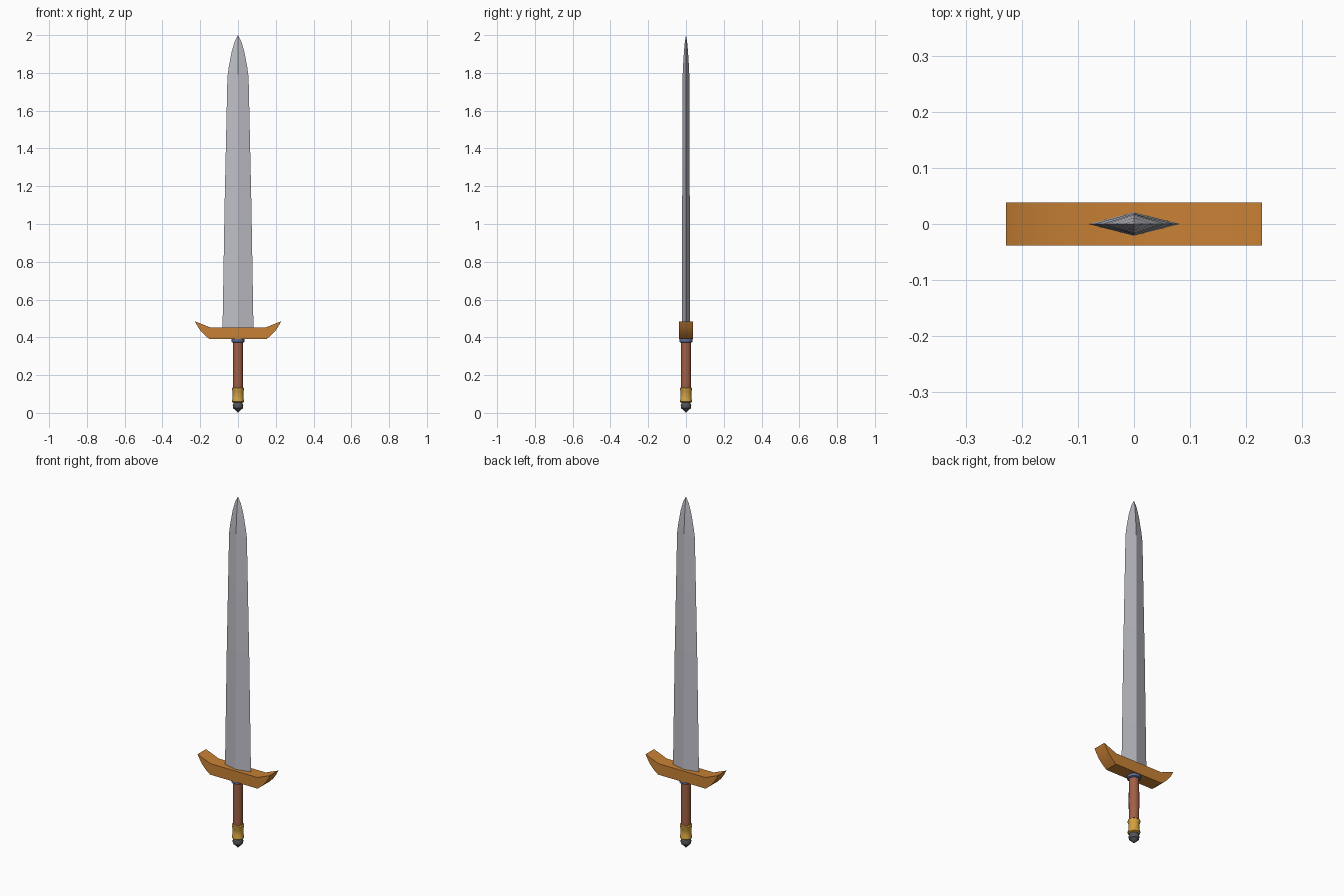
import bpy, bmesh, math

if "Cube" in bpy.data.objects:
    bpy.data.objects.remove(bpy.data.objects["Cube"])


def material(name, rgb):
    m = bpy.data.materials.new(name)
    m.diffuse_color = (*rgb, 1)
    m.use_nodes = True
    m.node_tree.nodes["Principled BSDF"].inputs["Base Color"].default_value = m.diffuse_color
    return m


STEEL = material("steel grey", (0.52, 0.52, 0.57))
ORANGE = material("orange bronze", (0.58, 0.22, 0.035))
BROWN = material("brown leather", (0.36, 0.115, 0.06))
GOLD = material("gold", (0.66, 0.36, 0.05))
DARK = material("dark iron", (0.09, 0.09, 0.1))
BLUE = material("blue steel", (0.11, 0.15, 0.32))


def finish(name, bm, mat, smooth=None):
    bmesh.ops.recalc_face_normals(bm, faces=bm.faces)
    me = bpy.data.meshes.new(name)
    bm.to_mesh(me)
    bm.free()
    me.materials.append(mat)
    ob = bpy.data.objects.new(name, me)
    bpy.context.collection.objects.link(ob)
    if smooth:
        bpy.context.view_layer.objects.active = ob
        ob.select_set(True)
        bpy.ops.object.shade_smooth_by_angle(angle=math.radians(smooth))
        ob.select_set(False)
    return ob


def skin(bm, rings):
    for a, b in zip(rings, rings[1:]):
        n = max(len(a), len(b))
        for i in range(n):
            j = (i + 1) % n
            if len(a) == 1:
                bm.faces.new((a[0], b[j], b[i]))
            elif len(b) == 1:
                bm.faces.new((a[i], a[j], b[0]))
            else:
                bm.faces.new((a[i], a[j], b[j], b[i]))
    for r in (rings[0], rings[-1]):
        if len(r) > 2:
            bm.faces.new(r)


def turned(name, profile, mat, sides=16):
    """Round part from (radius, z) pairs."""
    bm = bmesh.new()
    rings = []
    for r, z in profile:
        n = 1 if r == 0 else sides
        rings.append([bm.verts.new((r * math.cos(math.tau * i / n),
                                    r * math.sin(math.tau * i / n), z)) for i in range(n)])
    skin(bm, rings)
    return finish(name, bm, mat, 35)


# Blade: diamond section, (half width, half thickness, z)
bm = bmesh.new()
rings = []
for w, t, z in [(0.082, 0.021, 0.44), (0.071, 0.02, 1.1), (0.056, 0.018, 1.78),
                (0.049, 0.016, 1.83), (0.034, 0.011, 1.91), (0.018, 0.006, 1.965)]:
    rings.append([bm.verts.new(p) for p in ((w, 0, z), (0, t, z), (-w, 0, z), (0, -t, z))])
rings.append([bm.verts.new((0, 0, 2.0))])
skin(bm, rings)
finish("blade", bm, STEEL, 12)

# Guard: upturned crossbar, mirrored profile extruded in depth
half = [(0.15, 0.39), (0.175, 0.41), (0.197, 0.433), (0.214, 0.458), (0.228, 0.485), (0.148, 0.453)]
outline = half + [(-x, z) for x, z in reversed(half)]
bm = bmesh.new()
rings = [[bm.verts.new((x, y, z)) for x, z in outline] for y in (-0.038, 0.038)]
skin(bm, rings)
finish("guard", bm, ORANGE, 25)

# Collar under the guard
turned("collar", [(0.028, 0.372), (0.035, 0.376), (0.035, 0.392)], BLUE)
# Grip
turned("grip", [(0.026, 0.12), (0.027, 0.25), (0.026, 0.38)], BROWN)
# Ferrule with flared rims
turned("ferrule", [(0.026, 0.055), (0.032, 0.059), (0.032, 0.068), (0.028, 0.078), (0.028, 0.112),
                   (0.032, 0.122), (0.032, 0.131), (0.026, 0.135)], GOLD)
# Pommel with pointed base
turned("pommel", [(0, 0), (0.012, 0.012), (0.026, 0.025), (0.028, 0.038), (0.024, 0.052),
                  (0.02, 0.06)], DARK)
